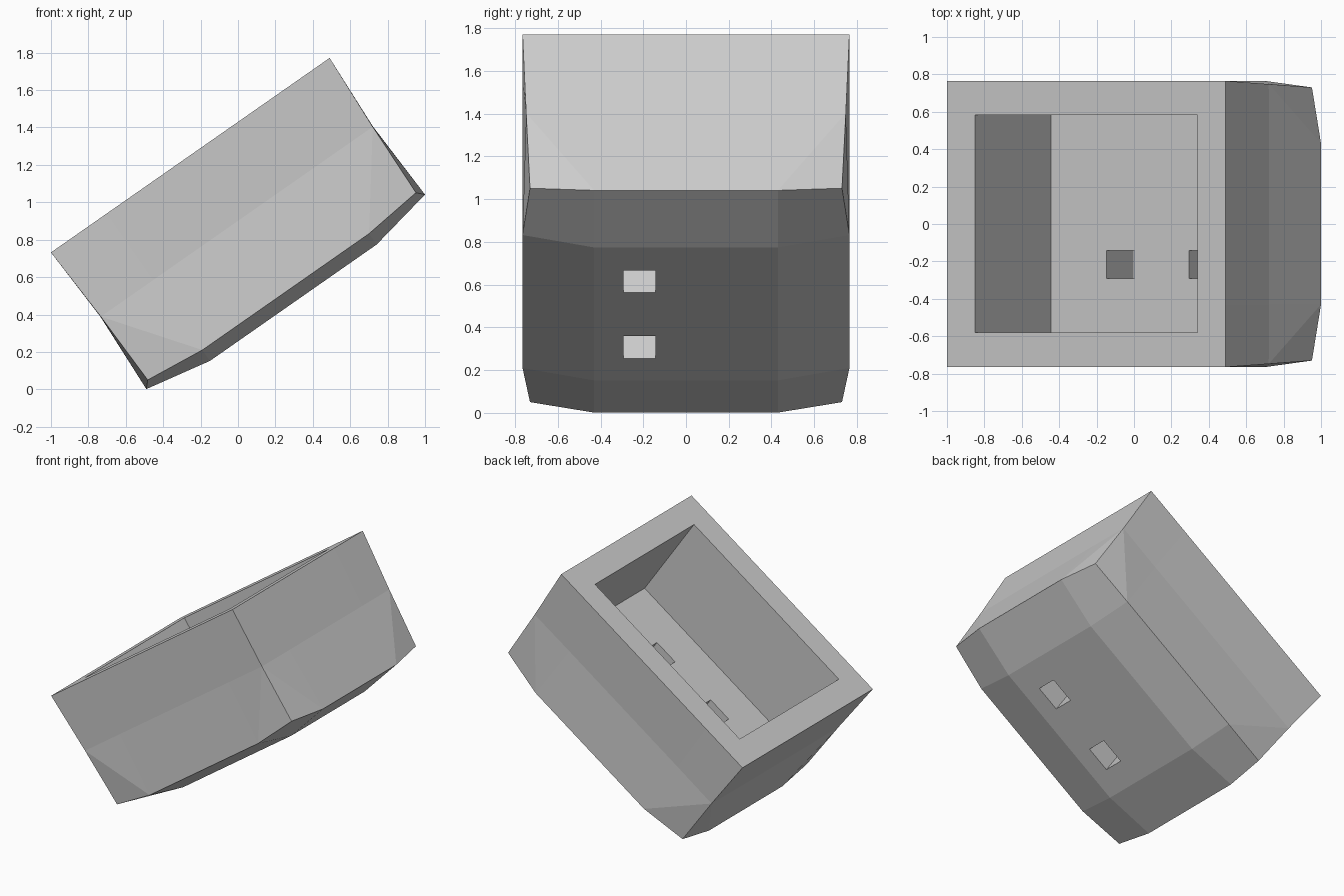
import bpy, bmesh, math
from mathutils import Matrix

if "Cube" in bpy.data.objects:
    bpy.data.objects.remove(bpy.data.objects["Cube"])

# Tilted frame: u runs up the slope, y across, n out of the open top
ANGLE = math.atan2(1.04, 1.49)
TILT = Matrix.Translation((-1.0, 0.0, 0.732)) @ Matrix.Rotation(-ANGLE, 4, 'Y')
LENGTH, HALF_Y = 1.817, 0.765
U_COLS = (0.365, LENGTH - 0.365)
Y_COLS = (-0.43, 0.43)


def grid_point(i, j, edge, corner, n_edge, n_corner):
    """Point i, j of a 4 x 4 plan grid, with insets for edges and corners."""
    is_corner = i in (0, 3) and j in (0, 3)
    du, dy = corner if is_corner else (edge, edge)
    u = (du, *U_COLS, LENGTH - du)[i]
    y = (-HALF_Y + dy, *Y_COLS, HALF_Y - dy)[j]
    return (u, y, n_corner if is_corner else n_edge)


def make_object(name, bm):
    bmesh.ops.recalc_face_normals(bm, faces=bm.faces)
    mesh = bpy.data.meshes.new(name)
    bm.to_mesh(mesh)
    bm.free()
    mesh.transform(TILT)
    obj = bpy.data.objects.new(name, mesh)
    bpy.context.collection.objects.link(obj)
    return obj


# Faceted outer body: three rings, a flat top and a pillowed bottom
RING = [(i, 0) for i in range(3)] + [(3, j) for j in range(3)] \
    + [(i, 3) for i in (3, 2, 1)] + [(0, j) for j in (3, 2, 1)]
LEVELS = [(0.0, (0.0, 0.0), 0.0, 0.0),
          (0.020, (0.022, 0.017), -0.434, -0.434),
          (0.0, (0.034, 0.035), -0.891, -0.855)]
bm = bmesh.new()
rings = [[bm.verts.new(grid_point(i, j, *lv)) for i, j in RING] for lv in LEVELS]
bm.faces.new(rings[0])
for level in (0, 1):
    top, low = rings[level], rings[level + 1]
    for k in range(12):
        m = (k + 1) % 12
        if level == 1 and k % 3 == 0:
            bm.faces.new((top[k], low[k], low[m]))
            bm.faces.new((top[k], low[m], top[m]))
        elif level == 1 and m % 3 == 0:
            bm.faces.new((top[m], low[k], low[m]))
            bm.faces.new((top[m], top[k], low[k]))
        else:
            bm.faces.new((top[k], low[k], low[m], top[m]))
bottom = dict(zip(RING, rings[2]))
for a, u in enumerate(U_COLS):
    for b, y in enumerate(Y_COLS):
        bottom[a + 1, b + 1] = bm.verts.new((u, y, -0.962))
for i in range(3):
    for j in range(3):
        bm.faces.new([bottom[p] for p in
                      ((i, j), (i + 1, j), (i + 1, j + 1), (i, j + 1))])
body = make_object("hollow_block", bm)


def cut(name, lo, hi):
    """Cut a box-shaped opening out of the body."""
    bm = bmesh.new()
    bmesh.ops.create_cube(bm, size=1.0)
    for v in bm.verts:
        v.co = [l + (c + 0.5) * (h - l) for c, l, h in zip(v.co, lo, hi)]
    cutter = make_object(name, bm)
    cutter.hide_render = True
    mod = body.modifiers.new(name, 'BOOLEAN')
    mod.operation, mod.solver, mod.object = 'DIFFERENCE', 'EXACT', cutter
    bpy.context.view_layer.objects.active = body
    bpy.ops.object.modifier_apply(modifier=mod.name)
    bpy.data.objects.remove(cutter)


# Deep rectangular cavity and two slots through its floor
cut("cavity", (0.183, -0.58, -0.71), (1.634, 0.583, 0.2))
for u in (0.545, 1.083):
    cut("floor_slot", (u, -0.292, -1.1), (u + 0.181, -0.143, -0.6))
